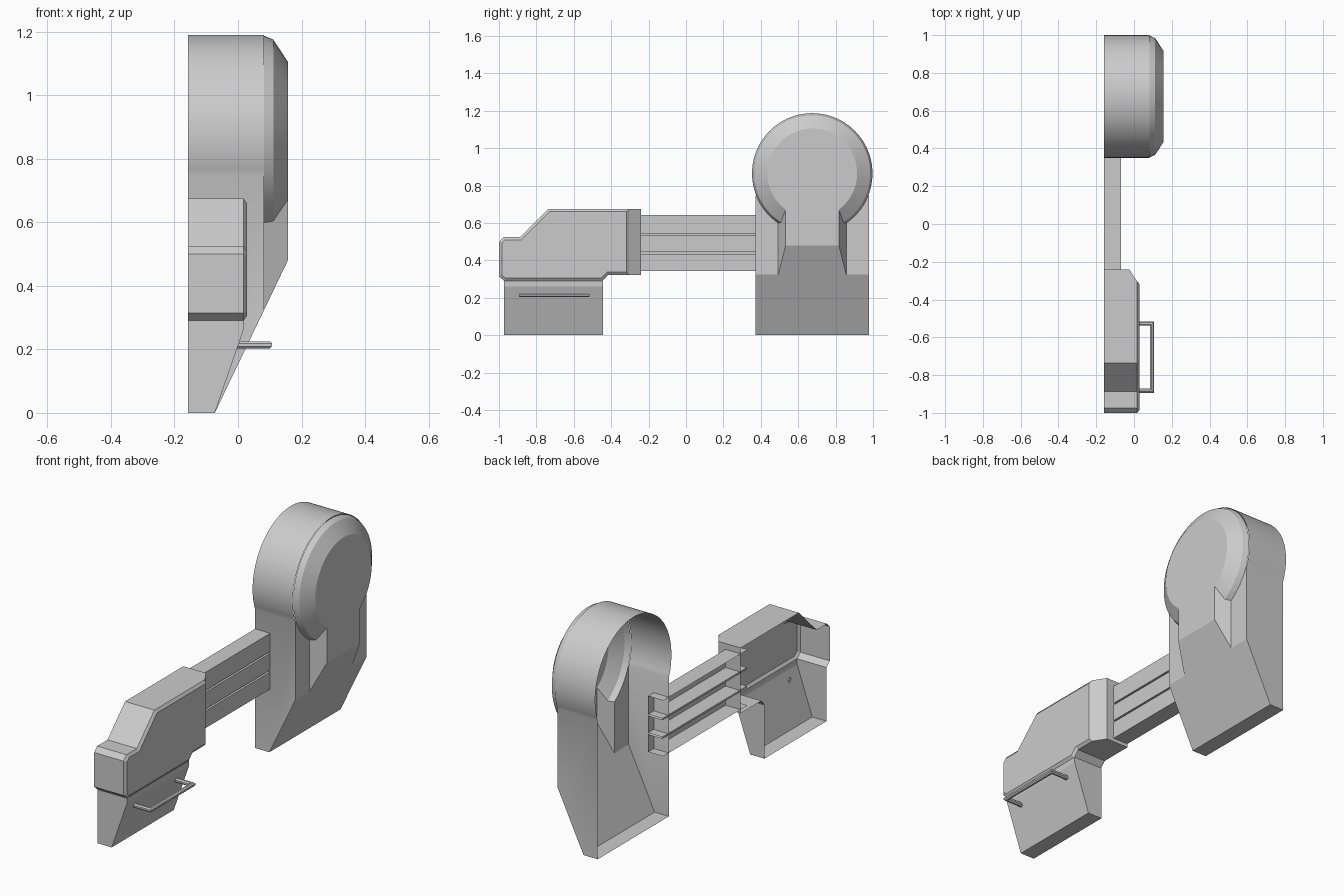
import bpy, bmesh
from math import sin, cos, asin, pi

if "Cube" in bpy.data.objects:
    bpy.data.objects.remove(bpy.data.objects["Cube"])

BACK = -0.158  # open rear plane of every shell


def make(name, polys, smooth=False):
    """Build one object from a list of polygons, welding shared corners."""
    bm = bmesh.new()
    for p in polys:
        bm.faces.new([bm.verts.new(v) for v in p])
    bmesh.ops.remove_doubles(bm, verts=bm.verts, dist=0.0005)
    bmesh.ops.recalc_face_normals(bm, faces=bm.faces)
    me = bpy.data.meshes.new(name)
    bm.to_mesh(me)
    bm.free()
    ob = bpy.data.objects.new(name, me)
    bpy.context.collection.objects.link(ob)
    if smooth:
        bpy.ops.object.select_all(action='DESELECT')
        ob.select_set(True)
        bpy.context.view_layer.objects.active = ob
        bpy.ops.object.shade_smooth_by_angle(angle=0.4)
    return ob


def bridge(a, b, closed=False):
    n = len(a)
    return [[a[i], a[(i + 1) % n], b[(i + 1) % n], b[i]] for i in range(n if closed else n - 1)]


# Round housing: open shell with domed cap, raised column and sloping foot
CY, CZ, R, HW = 0.675, 0.865, 0.325, 0.303
FOOT, PLATE, FRONT = -0.073, 0.082, 0.157
ZT = 0.48
ZP = ZT * (PLATE - FOOT) / (FRONT - FOOT)


def arc(x, r, t0, t1, n):
    ts = [t0 + (t1 - t0) * i / n for i in range(n + 1)]
    return [(x, CY + r * sin(t), CZ - r * cos(t)) for t in ts]


tw = asin(HW / R)
polys = bridge(arc(BACK, R, tw, 2 * pi - tw, 56), arc(PLATE, R, tw, 2 * pi - tw, 56))
rings = []
for x, r, off in ((PLATE, R - 0.003, 0.182), (0.111, 0.31, 0.167), (FRONT, 0.24, 0.142)):
    t = asin(off / r)
    rings.append(arc(x, r, t, 2 * pi - t, 64))
polys += bridge(rings[0], rings[1]) + bridge(rings[1], rings[2])
zw = CZ - R * cos(tw)
for s in (1, -1):
    y, yo, yi = CY + s * HW, CY + s * 0.182, CY + s * 0.142
    # side wall, column flank, flat plate beside the column
    polys.append([(BACK, y, 0), (FOOT, y, 0), (PLATE, y, ZP), (PLATE, y, zw), (BACK, y, zw)])
    end = [g[0 if s > 0 else -1] for g in rings]
    polys.append(end + [(FRONT, yi, ZT), (PLATE, yo, ZP)])
    t = asin(0.182 / (R - 0.003))
    polys.append([(PLATE, y, ZP), (PLATE, yo, ZP)] + arc(PLATE, R - 0.003, s * t, s * tw, 8) + [(PLATE, y, zw)])
polys.append(rings[2] + [(FRONT, CY - 0.142, ZT), (FRONT, CY + 0.142, ZT)])
polys.append([(FOOT, CY - HW, 0), (FOOT, CY + HW, 0), (PLATE, CY + HW, ZP), (PLATE, CY + 0.182, ZP),
              (FRONT, CY + 0.142, ZT), (FRONT, CY - 0.142, ZT), (PLATE, CY - 0.182, ZP), (PLATE, CY - HW, ZP)])
polys.append([(BACK, CY - HW, 0), (BACK, CY + HW, 0), (FOOT, CY + HW, 0), (FOOT, CY - HW, 0)])
make("round_housing", polys, True)

# Grooved connecting rail, open at the rear and running into both ends
prof = [(BACK, 0.342), (-0.068, 0.342)]
for z in (0.44, 0.54):
    prof += [(-0.068, z - 0.005), (BACK + 0.005, z - 0.005), (BACK + 0.005, z + 0.005), (-0.068, z + 0.005)]
prof += [(-0.068, 0.643), (BACK, 0.643)]
make("connecting_rail", bridge([(x, -0.30, z) for x, z in prof], [(x, 0.42, z) for x, z in prof]))

# Upper body: bevelled front face, chamfered rear end, open back
rim = [(-0.305, 0.675), (-0.737, 0.675), (-0.887, 0.525), (-0.975, 0.525), (-1.0, 0.5),
       (-1.0, 0.315), (-0.972, 0.29), (-0.447, 0.29), (-0.417, 0.322), (-0.305, 0.322)]
face = [(-0.317, 0.66), (-0.731, 0.66), (-0.881, 0.51), (-0.969, 0.51), (-0.985, 0.494),
        (-0.985, 0.322), (-0.966, 0.305), (-0.453, 0.305), (-0.423, 0.337), (-0.317, 0.337)]
edge = [(0.017, y, z) for y, z in rim]
inset = [(0.028, y, z) for y, z in face]
rear = [(BACK, y, z) for y, z in rim]
polys = bridge(edge, inset, True) + [inset]
polys += [q for i, q in enumerate(bridge(edge, rear)) if i != 6]
for z, s in ((0.675, 1), (0.322, -1)):
    polys.append([(BACK, -0.305, z), (0.017, -0.305, z), (-0.025, -0.24, z), (BACK, -0.24, z)])
hi, lo = 0.675, 0.322
polys.append([(0.017, -0.305, lo), (0.017, -0.305, hi), (-0.025, -0.24, hi), (-0.025, -0.24, lo)])
polys.append([(-0.025, -0.24, lo), (-0.025, -0.24, hi), (BACK, -0.24, hi), (BACK, -0.24, lo)])
make("upper_body", polys)

# Lower body: tapered tray under the upper body
prof = [(BACK, 0), (-0.073, 0), (0.017, 0.26), (0.017, 0.29)]
a, b = [[(x, y, z) for x, z in prof] for y in (-0.972, -0.443)]
polys = bridge(a, b) + [s + [(BACK, s[0][1], 0.29)] for s in (a, b)]
make("lower_body", polys)

# Grab handle: octagonal bar with mitred corners
loops = []
for i in range(8):
    t = (i + 0.5) * pi / 4
    o, z = 0.012 * cos(t), 0.214 + 0.012 * sin(t)
    loops.append([(-0.004, -0.883 - o, z), (0.096 + o, -0.883 - o, z),
                  (0.096 + o, -0.527 + o, z), (-0.004, -0.527 + o, z)])
polys = []
for i in range(8):
    polys += bridge(loops[i], loops[(i + 1) % 8])
polys += [[l[k] for l in loops] for k in (0, 3)]
make("grab_handle", polys)
